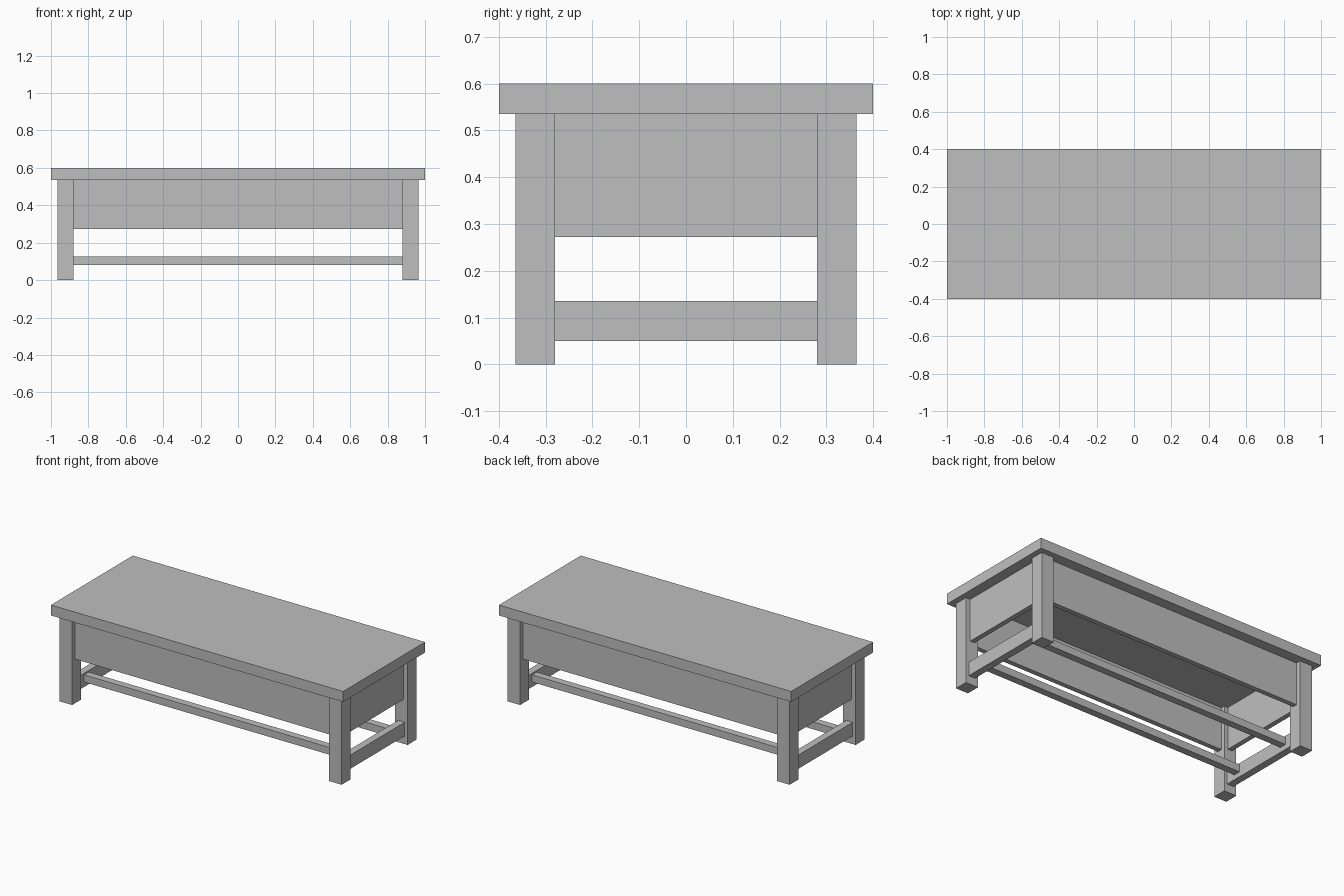
import bpy
from mathutils import Vector

cube = bpy.data.objects.get("Cube")
if cube:
    bpy.data.objects.remove(cube, do_unlink=True)

grey = bpy.data.materials.new("plain_grey")
grey.use_nodes = True
colour = (0.52, 0.52, 0.52, 1)
grey.diffuse_color = colour
grey.node_tree.nodes["Principled BSDF"].inputs["Base Color"].default_value = colour


def box(name, low, high):
    """Add a box between two opposite corners."""
    low, high = Vector(low), Vector(high)
    bpy.ops.mesh.primitive_cube_add(size=1, location=(low + high) / 2)
    obj = bpy.context.object
    obj.name = name
    obj.scale = high - low
    bpy.ops.object.transform_apply(location=False, rotation=False, scale=True)
    obj.data.materials.append(grey)
    return obj


def mirrored_box(names, axis, low, high):
    """Add a box and its reflection across the given axis."""
    box(names[0], low, high)
    low2, high2 = list(low), list(high)
    low2[axis], high2[axis] = -high[axis], -low[axis]
    box(names[1], low2, high2)


# Main sizes
top_z, under_z = 0.6, 0.535
leg_x, leg_y, leg_w = 0.965, 0.365, 0.085
in_x, in_y = leg_x - leg_w, leg_y - leg_w
inset, board = 0.03, 0.03
apron_z = 0.272

# Table top
box("table_top", (-1, -0.4, under_z), (1, 0.4, top_z))

# Four legs
for end, y in (("front", -leg_y), ("back", in_y)):
    mirrored_box((end + "_left_leg", end + "_right_leg"), 0,
                 (in_x, y, 0), (leg_x, y + leg_w, under_z))

# Aprons set back from the leg faces
ax, ay = leg_x - inset, leg_y - inset
mirrored_box(("back_apron", "front_apron"), 1,
             (-in_x, ay - board, apron_z), (in_x, ay, under_z))
mirrored_box(("left_apron", "right_apron"), 0,
             (ax - board, -in_y, apron_z), (ax, in_y, under_z))

# Low end rails between the legs, and two long stretchers joining them
mirrored_box(("left_end_rail", "right_end_rail"), 0,
             (0.9, -in_y, 0.05), (0.945, in_y, 0.135))
mirrored_box(("back_stretcher", "front_stretcher"), 1,
             (-0.9, 0.173, 0.08), (0.9, 0.218, 0.125))
